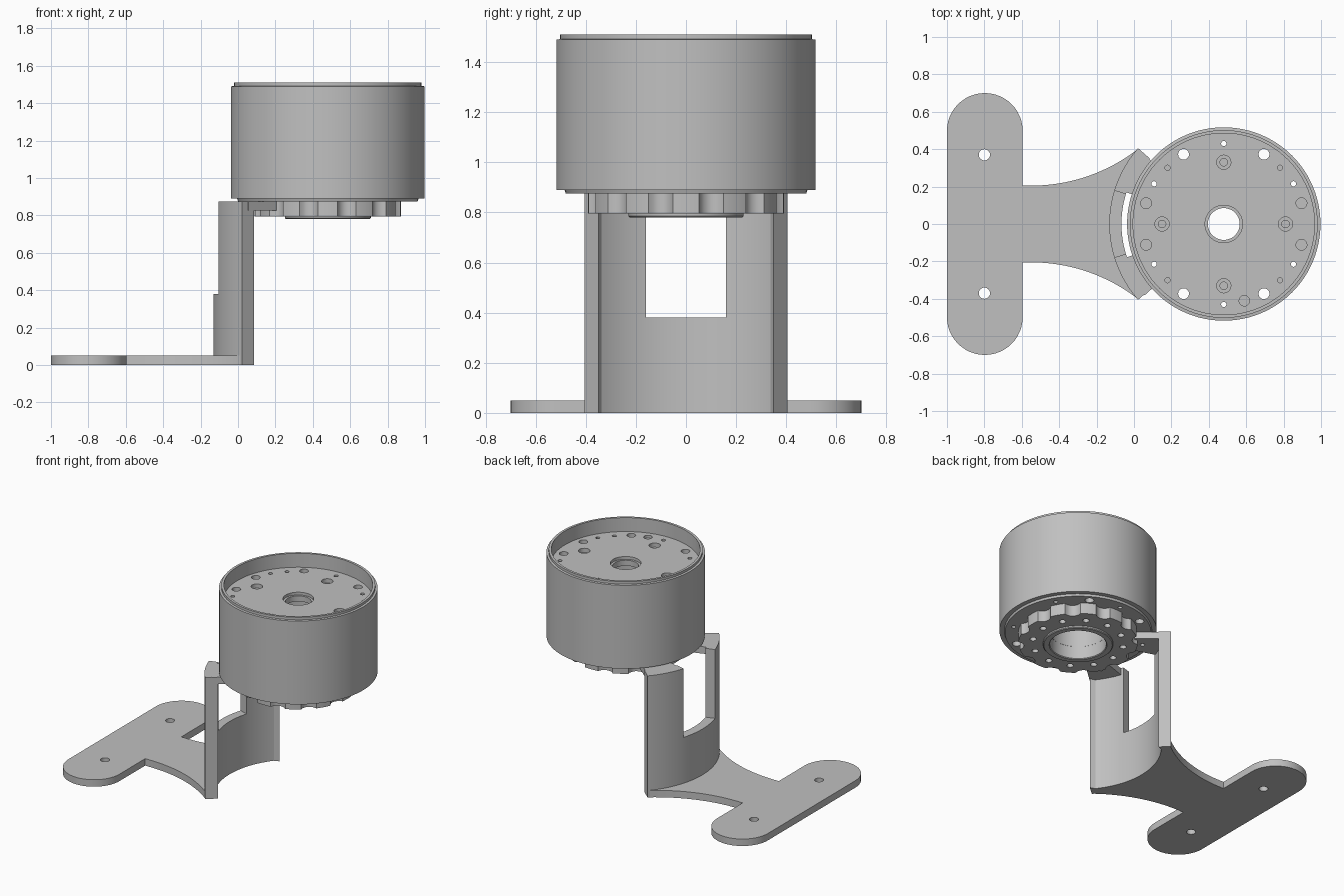
import bpy, bmesh, math
from mathutils import Vector

if "Cube" in bpy.data.objects:
    bpy.data.objects.remove(bpy.data.objects["Cube"], do_unlink=True)

GREY = (0.53, 0.53, 0.53, 1)
grey = bpy.data.materials.new("plain grey")
grey.use_nodes = True
grey.diffuse_color = GREY
grey.node_tree.nodes["Principled BSDF"].inputs["Base Color"].default_value = GREY

AXIS = 0.48  # x of the drum axis


def finish(bm, name):
    bmesh.ops.recalc_face_normals(bm, faces=bm.faces)
    mesh = bpy.data.meshes.new(name)
    bm.to_mesh(mesh)
    bm.free()
    mesh.materials.append(grey)
    ob = bpy.data.objects.new(name, mesh)
    bpy.context.collection.objects.link(ob)
    return ob


def add_prism(bm, outline, z0, z1):
    face = bm.faces.new([bm.verts.new((x, y, z0)) for x, y in outline])
    ext = bmesh.ops.extrude_face_region(bm, geom=[face], use_keep_orig=True)
    top = [v for v in ext["geom"] if isinstance(v, bmesh.types.BMVert)]
    bmesh.ops.translate(bm, verts=top, vec=(0, 0, z1 - z0))


def prism(name, outline, z0, z1):
    bm = bmesh.new()
    add_prism(bm, outline, z0, z1)
    return finish(bm, name)


def arc(cx, cy, r, a0, a1, n):
    """Points along an arc, angles in degrees."""
    angles = [math.radians(a0 + (a1 - a0) * i / n) for i in range(n + 1)]
    return [(cx + r * math.cos(a), cy + r * math.sin(a)) for a in angles]


def circle(cx, cy, r, n=24):
    return arc(cx, cy, r, 0, 360, n)[:-1]


def sector(r0, r1, a0, a1, n=24):
    return arc(AXIS, 0, r1, a0, a1, n) + arc(AXIS, 0, r0, a1, a0, n)


def lathe(name, profile, n=96):
    """Revolve a closed (radius, z) profile about the drum axis."""
    bm = bmesh.new()
    rings = [[bm.verts.new((x, y, z)) for x, y in circle(AXIS, 0, r, n)] for r, z in profile]
    for a, b in zip(rings, rings[1:] + rings[:1]):
        for i in range(n):
            j = (i + 1) % n
            bm.faces.new((a[i], a[j], b[j], b[i]))
    return finish(bm, name)


def cut(ob, cutters):
    """Subtract a list of (outline, z0, z1) prisms."""
    bm = bmesh.new()
    for c in cutters:
        add_prism(bm, *c)
    tool = finish(bm, "cutter")
    tool.hide_render = True
    mod = ob.modifiers.new("cut", "BOOLEAN")
    mod.operation, mod.solver, mod.object = "DIFFERENCE", "EXACT", tool
    bpy.context.view_layer.objects.active = ob
    bpy.ops.object.modifier_apply(modifier=mod.name)
    bpy.data.objects.remove(tool, do_unlink=True)


def holes(radius, angles, r, z0, z1):
    out = []
    for a in angles:
        a = math.radians(a)
        out.append((circle(AXIS + radius * math.cos(a), radius * math.sin(a), r), z0, z1))
    return out


# Foot: rounded bar with a flaring neck that meets the curved wall
bar, half, neck, flare = 0.2025, 0.4975, 0.205, 0.93
upper = [(-1, half)]
upper = arc(-1 + bar, half, bar, 180, 0, 24) + [(-1 + 2 * bar, neck)]
end = math.degrees(math.asin(0.57 / flare))
upper += arc(-0.55, neck + flare, flare, -90, -90 + end, 16)
lower = [(x, -y) for x, y in reversed(upper)]
foot = prism("foot_plate", upper + arc(AXIS, 0, 0.6, 139.5, 220.5, 32) + lower, 0, 0.05)
cut(foot, [(circle(-0.8, s * 0.37, 0.03), -0.1, 0.2) for s in (1, -1)])

# Curved upright wall with an open window
outer = arc(AXIS, 0, 0.612, 138.5, 221.5, 48)
inner = [(0.085, -0.35)] + arc(AXIS, 0, 0.547, 218, 142, 48) + [(0.085, 0.35)]
wall = prism("upright_wall", outer + inner, 0, 0.875)
cut(wall, [(sector(0.4, 0.75, 163, 197), 0.38, 1.0)])

# Mounting lugs joining the wall to the drum underside
lugs = []
for side, mid in (("left", 150), ("right", 210)):
    lug = prism(side + "_lug", sector(0.37, 0.57, mid - 11, mid + 12), 0.825, 0.875)
    cut(lug, holes(0.43, [mid], 0.015, 0.7, 1.0))
    lugs.append(lug)

# Drum housing with raised rim, recessed top and stepped centre bore
drum = lathe("drum_housing", [
    (0.1, 1.41), (0.485, 1.41), (0.485, 1.51), (0.502, 1.51), (0.502, 1.492),
    (0.517, 1.49), (0.517, 0.89), (0.485, 0.89), (0.48, 0.875), (0.185, 0.875),
    (0.185, 1.35), (0.085, 1.35), (0.085, 1.39), (0.1, 1.39)])
diag = [60, 120, 240, 300]
small = [30, 90, 150, 210, 270, 330]
quarter = [0, 90, 180, 270]
cut(drum, holes(0.43, diag, 0.029, 0.8, 1.45)
    + holes(0.43, small, 0.014, 0.8, 1.45)
    + holes(0.43, [15, 165, 195, 345], 0.029, 1.35, 1.45)
    + holes(0.425, [45, 135, 225, 315], 0.014, 1.35, 1.45)
    + holes(0.33, quarter, 0.038, 1.38, 1.45)
    + holes(0.425, [-75], 0.028, 1.39, 1.45))
cut(drum, holes(0.33, quarter, 0.02, 1.33, 1.4))

# Scalloped hub plate under the drum
lobes, steps = 12, 192
outline = []
for i in range(steps):
    a = math.tau * i / steps
    dip = max(0.0, math.cos(lobes * a + math.pi)) ** 0.6
    r = 0.392 - 0.035 * dip
    outline.append((AXIS + r * math.cos(a), r * math.sin(a)))
hub = prism("scalloped_hub", outline, 0.795, 0.877)
cut(hub, [(circle(AXIS, 0, 0.186, 96), 0.7, 1.0)]
    + holes(0.3, range(0, 360, 30), 0.022, 0.7, 0.85))

# Raised ring around the bore
ring = lathe("bore_ring", [(0.185, 0.8), (0.185, 0.785), (0.19, 0.78), (0.225, 0.78),
                           (0.23, 0.785), (0.23, 0.8)])

# Smooth shading with sharp edges kept
parts = [foot, wall, drum, hub, ring] + lugs
bpy.ops.object.select_all(action="DESELECT")
for ob in parts:
    ob.select_set(True)
bpy.context.view_layer.objects.active = drum
bpy.ops.object.shade_smooth_by_angle(angle=math.radians(30))
